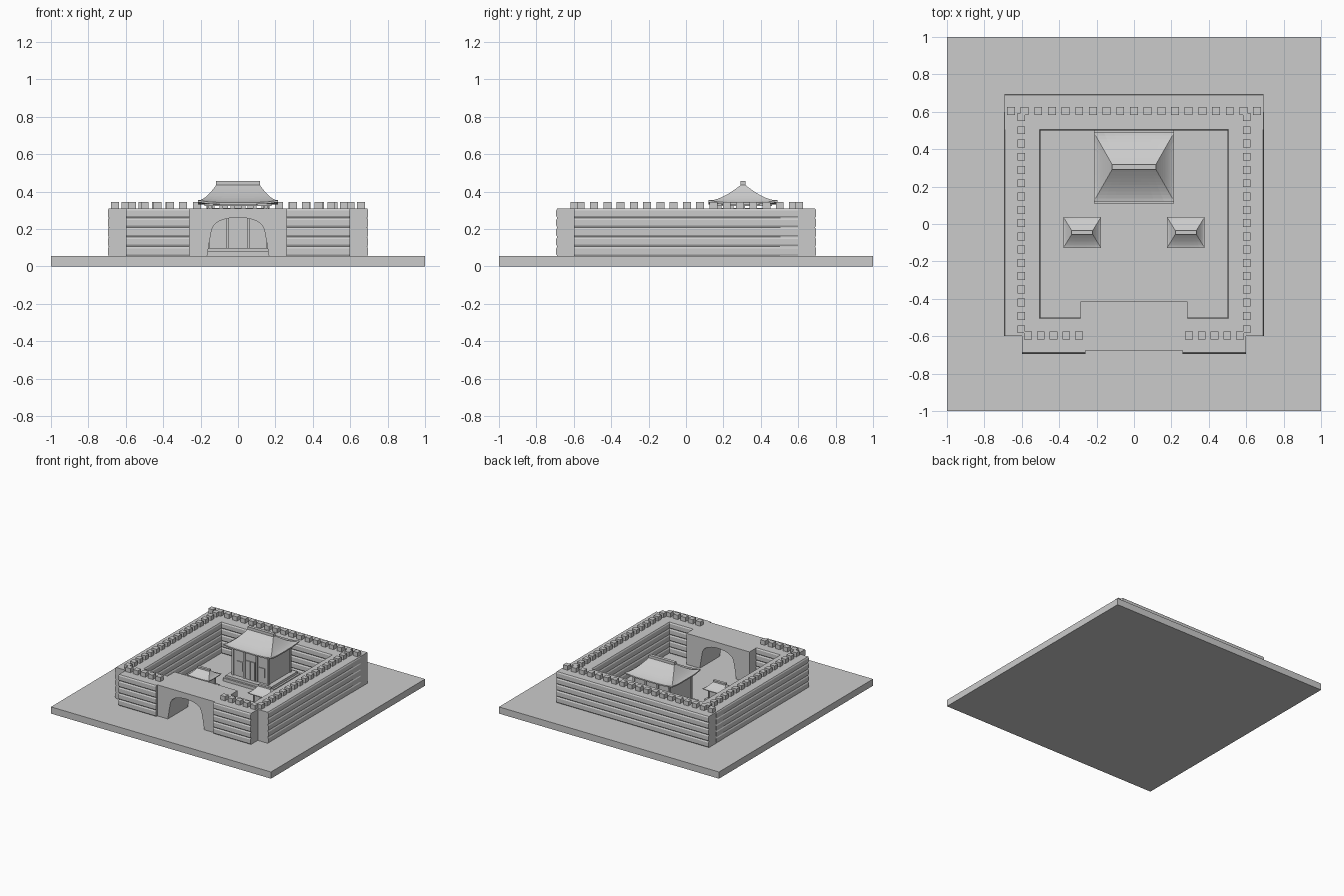
import bpy, bmesh, math
from mathutils import Vector

cube = bpy.data.objects.get("Cube")
if cube:
    bpy.data.objects.remove(cube, do_unlink=True)

GREY = (0.6, 0.6, 0.6, 1)
stone = bpy.data.materials.new("stone grey")
stone.use_nodes = True
stone.diffuse_color = GREY
stone.node_tree.nodes["Principled BSDF"].inputs["Base Color"].default_value = GREY

GROUND, WALL_TOP = 0.055, 0.31


def finish(name, bm):
    bmesh.ops.recalc_face_normals(bm, faces=bm.faces)
    mesh = bpy.data.meshes.new(name)
    bm.to_mesh(mesh)
    bm.free()
    mesh.materials.append(stone)
    obj = bpy.data.objects.new(name, mesh)
    bpy.context.collection.objects.link(obj)
    return obj


def add_box(bm, x0, x1, y0, y1, z0, z1):
    verts = bmesh.ops.create_cube(bm, size=1)["verts"]
    for v in verts:
        v.co = Vector(((x0 + x1) / 2 + v.co.x * (x1 - x0),
                       (y0 + y1) / 2 + v.co.y * (y1 - y0),
                       (z0 + z1) / 2 + v.co.z * (z1 - z0)))


def boxes(name, items):
    bm = bmesh.new()
    for item in items:
        add_box(bm, *item)
    return finish(name, bm)


def prism(name, profile, start, end, along_x):
    """Extrude a (u, z) outline along x or y."""
    bm = bmesh.new()
    verts = [bm.verts.new((start, u, z) if along_x else (u, start, z)) for u, z in profile]
    face = bm.faces.new(verts)
    out = bmesh.ops.extrude_face_region(bm, geom=[face])["geom"]
    d = end - start
    bmesh.ops.translate(bm, vec=(d, 0, 0) if along_x else (0, d, 0),
                        verts=[g for g in out if isinstance(g, bmesh.types.BMVert)])
    return finish(name, bm)


def course_wall(name, inner, outer, start, end, along_x):
    """Wall whose two faces bulge once per stone course."""
    courses, bulge = 5, 0.006
    h = (WALL_TOP - GROUND) / courses
    side = []
    for k in range(courses):
        z = GROUND + k * h
        side += [(0, z), (bulge, z + h * 0.2), (bulge, z + h * 0.8)]
    side.append((0, WALL_TOP))
    s = 1 if outer > inner else -1
    profile = [(outer + s * b, z) for b, z in side]
    profile += [(inner - s * b, z) for b, z in reversed(side)]
    return prism(name, profile, start, end, along_x)


# Ground slab and enclosure walls
boxes("ground_slab", [(-1, 1, -1, 1, 0, GROUND)])
course_wall("back_wall", 0.505, 0.69, -0.692, 0.692, True)
for side, s in (("left", 1), ("right", -1)):
    course_wall(side + "_wall", s * 0.505, s * 0.69, -0.6, 0.6, False)
    course_wall(side + "_front_wall", -0.505, -0.688, s * 0.26, s * 0.6, True)

# Gate block with an arched passage
half_arch = [(0.165, GROUND), (0.155, 0.12), (0.14, 0.2), (0.125, 0.225),
             (0.1, 0.243), (0.06, 0.256), (0.02, 0.262)]
arch = half_arch + [(-x, z) for x, z in reversed(half_arch)]
for name, half, y0, y1 in (("gate_front", 0.26, -0.675, -0.6),
                           ("gate_block", 0.287, -0.6, -0.415)):
    prism(name, arch + [(-half, GROUND), (-half, WALL_TOP), (half, WALL_TOP), (half, GROUND)],
          y0, y1, False)

# Battlements
spots = [(-0.658 + i * 0.0731, 0.605) for i in range(19)]
for s in (1, -1):
    spots += [(s * 0.603, 0.572 - i * 0.0709) for i in range(17)]
    spots += [(s * (0.294 + i * 0.0683), -0.597) for i in range(5)]
M = 0.021
boxes("battlements", [(x - M, x + M, y - M, y + M, WALL_TOP, 0.345) for x, y in spots])


def roof(name, cx, cy, eave, ridge, z0, z1, lift, thick):
    """Concave hipped roof with upturned corners; eave and ridge are half sizes."""
    n, steps = 8, 10

    def ring(hx, hy, z, up):
        pts = []
        for i in range(4 * n):
            side, f = divmod(i, n)
            f = 2 * f / n - 1
            x, y = ((f, -1), (1, f), (-f, 1), (-1, -f))[side]
            pts.append(bm.verts.new((cx + hx * x, cy + hy * y, z + up * abs(f) ** 4)))
        return pts

    bm = bmesh.new()
    rings = [ring(eave[0] * 0.8, eave[1] * 0.8, z0 - thick, 0),
             ring(eave[0], eave[1], z0 - thick, lift)]
    for i in range(steps + 1):
        t = i / steps
        rings.append(ring(eave[0] + (ridge[0] - eave[0]) * t,
                          eave[1] + (ridge[1] - eave[1]) * t,
                          z0 + (z1 - z0) * t ** 1.45, lift * (1 - t) ** 3))
    for a, b in zip(rings, rings[1:]):
        for i in range(4 * n):
            j = (i + 1) % (4 * n)
            bm.faces.new((a[i], a[j], b[j], b[i]))
    bm.faces.new(rings[0])
    bm.faces.new(rings[-1])
    finish(name, bm)


def box_at(cx, cy, hx, hy, z0, z1):
    return (cx - hx, cx + hx, cy - hy, cy + hy, z0, z1)


# Main hall: stepped podium, body, doors, posts, brackets, roof
HY = 0.305
boxes("hall_podium", [box_at(0, HY, 0.215, 0.195, GROUND, 0.08),
                      box_at(0, HY, 0.2, 0.18, 0.08, 0.1)])
boxes("hall_body", [box_at(0, HY, 0.16, 0.138, 0.1, 0.312)])
front = HY - 0.138
boxes("hall_doors", [box_at(s * 0.021, front, 0.019, 0.008, 0.1, 0.25) for s in (1, -1)])
boxes("hall_windows", [box_at(s * 0.1, front, 0.03, 0.006, 0.15, 0.225) for s in (1, -1)])
boxes("hall_posts", [box_at(x, HY + sy * 0.14, 0.008, 0.008, 0.1, 0.312)
                     for x in (-0.16, -0.055, 0.055, 0.16) for sy in (1, -1)])
brackets = [box_at(-0.15 + i * 0.06, HY + sy * 0.13, 0.01, 0.015, 0.312, 0.325)
            for i in range(6) for sy in (1, -1)]
brackets += [box_at(sx * 0.15, HY - 0.06 + i * 0.06, 0.015, 0.01, 0.312, 0.325)
             for i in range(3) for sx in (1, -1)]
boxes("hall_brackets", brackets)
boxes("hall_eave_beam", [box_at(0, HY, 0.18, 0.155, 0.323, 0.334)])
roof("hall_roof", 0, HY, (0.215, 0.185), (0.115, 0.01), 0.342, 0.437, 0.012, 0.01)
boxes("hall_ridge", [box_at(0, HY, 0.117, 0.013, 0.435, 0.457)])

# Two small pavilions
for side, s in (("left", 1), ("right", -1)):
    px, py = s * 0.277, -0.045
    boxes(side + "_pavilion_base", [box_at(px, py, 0.09, 0.072, GROUND, 0.067)])
    boxes(side + "_pavilion_body", [box_at(px, py, 0.066, 0.05, 0.067, 0.145),
                                    box_at(px, py - 0.05, 0.018, 0.004, 0.067, 0.12)])
    boxes(side + "_pavilion_posts", [box_at(px + sx * 0.066, py + sy * 0.05, 0.005, 0.005,
                                            0.067, 0.145)
                                     for sx in (1, -1) for sy in (1, -1)])
    roof(side + "_pavilion_roof", px, py, (0.1, 0.082), (0.055, 0.008),
         0.15, 0.195, 0.005, 0.006)
    boxes(side + "_pavilion_ridge", [box_at(px, py, 0.056, 0.011, 0.193, 0.206)])
